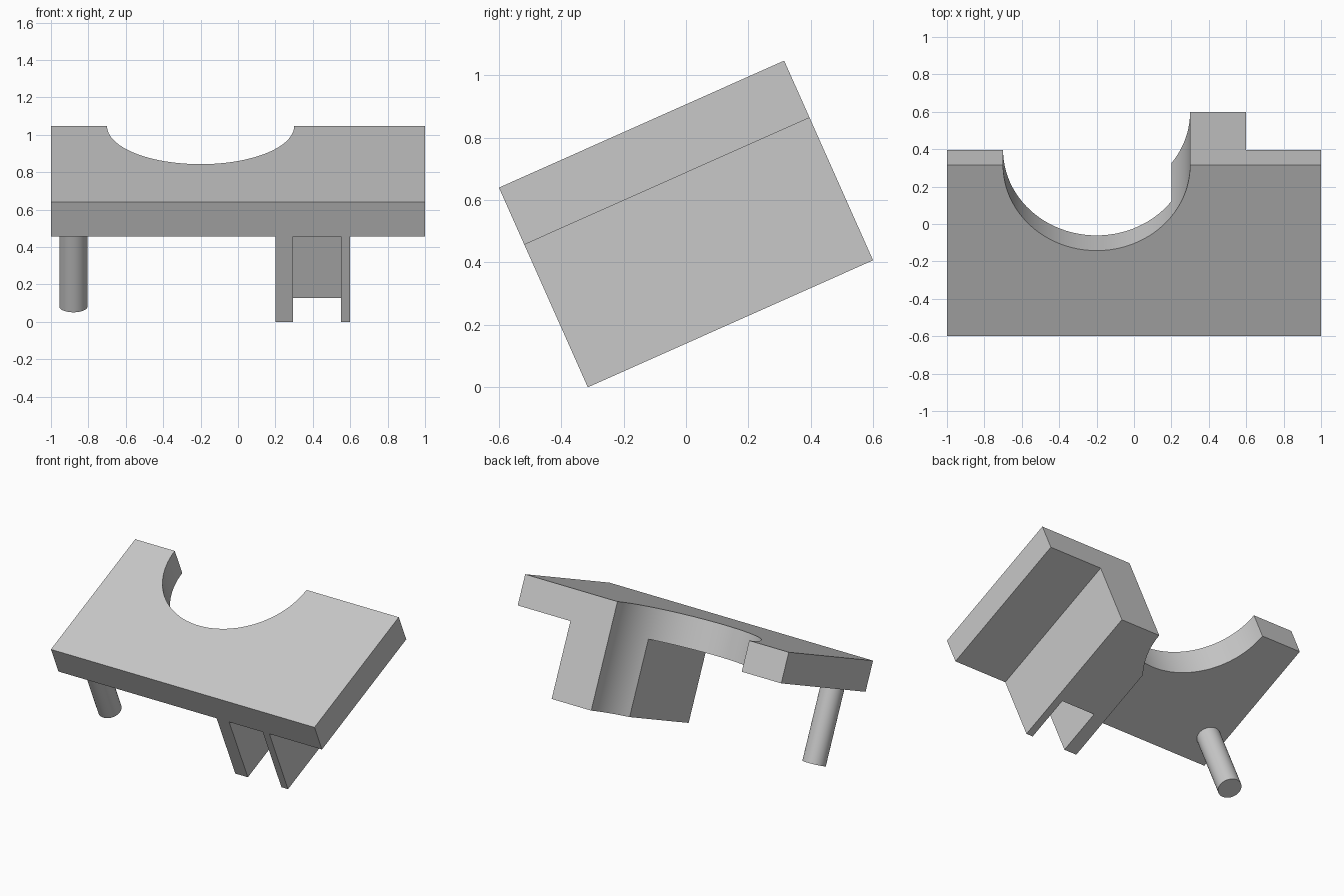
import bpy
import bmesh
import math
from mathutils import Matrix, Vector

old = bpy.data.objects.get("Cube")
if old:
    bpy.data.objects.remove(old, do_unlink=True)

grey = bpy.data.materials.new("plain_grey")
grey.use_nodes = True
colour = (0.58, 0.58, 0.58, 1)
grey.diffuse_color = colour
grey.node_tree.nodes["Principled BSDF"].inputs["Base Color"].default_value = colour

# Parts are made level (x, depth from front edge, height from top face), then tilted
TILT = math.radians(24)
LENGTH, THICK, HEIGHT = 1.0, 0.2, 0.7
half_depth = (LENGTH * math.cos(TILT) + HEIGHT * math.sin(TILT)) / 2
place = (Matrix.Translation((0, -half_depth, HEIGHT * math.cos(TILT)))
         @ Matrix.Rotation(TILT, 4, 'X'))


def add_object(name, bm):
    bmesh.ops.recalc_face_normals(bm, faces=bm.faces)
    mesh = bpy.data.meshes.new(name)
    bm.to_mesh(mesh)
    bm.free()
    mesh.materials.append(grey)
    obj = bpy.data.objects.new(name, mesh)
    bpy.context.collection.objects.link(obj)
    return obj


def prism(name, outline, y0, y1):
    """Extrude an x-z outline along y."""
    bm = bmesh.new()
    face = bm.faces.new([bm.verts.new((x, y0, z)) for x, z in outline])
    grown = bmesh.ops.extrude_face_region(bm, geom=[face])["geom"]
    verts = [v for v in grown if isinstance(v, bmesh.types.BMVert)]
    bmesh.ops.translate(bm, verts=verts, vec=Vector((0, y1 - y0, 0)))
    return add_object(name, bm)


def cylinder(name, x, y, radius, z0, z1, sides):
    bm = bmesh.new()
    bmesh.ops.create_cone(bm, cap_ends=True, segments=sides, radius1=radius,
                          radius2=radius, depth=z1 - z0,
                          matrix=Matrix.Translation((x, y, (z0 + z1) / 2)))
    return add_object(name, bm)


def cut(target, cutter):
    cutter.hide_render = True
    mod = target.modifiers.new("cut", 'BOOLEAN')
    mod.operation = 'DIFFERENCE'
    mod.solver = 'EXACT'
    mod.object = cutter
    bpy.context.view_layer.objects.active = target
    bpy.ops.object.modifier_apply(modifier=mod.name)
    bpy.data.objects.remove(cutter, do_unlink=True)


# Plate with the block below it
body = prism("plate_and_block",
             [(-1, 0), (-1, -THICK), (0.2, -THICK), (0.2, -HEIGHT),
              (0.6, -HEIGHT), (0.6, -THICK), (1, -THICK), (1, 0)], 0, LENGTH)

# Front slot that leaves two legs
cut(body, prism("slot_cutter", [(0.295, -THICK), (0.55, -THICK),
                                (0.55, -1), (0.295, -1)], -0.2, 0.31))

# Half-round notch in the back edge, running down through the block
cut(body, cylinder("notch_cutter", -0.2, LENGTH, 0.5, -1, 0.3, 96))

# Round post under the plate
post = cylinder("round_post", -0.88, 0.2, 0.075, -HEIGHT, -THICK / 2, 48)

for obj in (body, post):
    obj.data.transform(place)
    bpy.ops.object.select_all(action='DESELECT')
    obj.select_set(True)
    bpy.context.view_layer.objects.active = obj
    bpy.ops.object.shade_smooth_by_angle(angle=math.radians(30))
